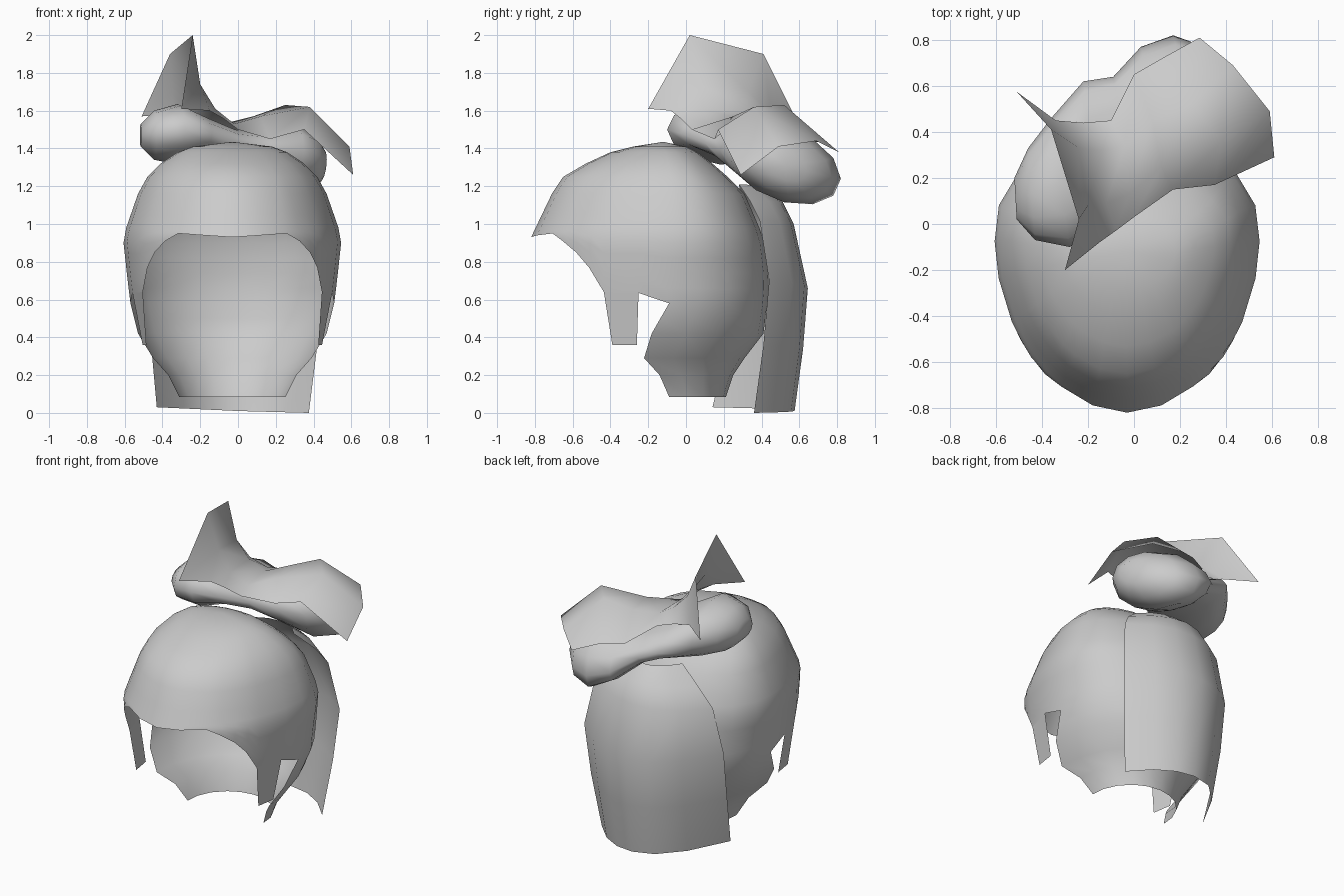
import bpy, bmesh, math
from mathutils import Vector

hair = bpy.data.materials.new("light grey hair")
hair.diffuse_color = (0.6, 0.6, 0.6, 1)


def sheet(name, rows, closed=False):
    """Loft a smooth surface through rows of points; repeated points leave a gap."""
    bm = bmesh.new()
    grid = [[bm.verts.new(p) for p in row] for row in rows]
    n = len(rows[0])
    for a, b in zip(grid, grid[1:]):
        for i in range(n if closed else n - 1):
            j = (i + 1) % n
            if min((a[i].co - b[i].co).length, (a[j].co - b[j].co).length) > 1e-5:
                bm.faces.new((a[i], a[j], b[j], b[i]))
    bmesh.ops.remove_doubles(bm, verts=bm.verts, dist=0.001)
    for f in bm.faces:
        f.smooth = True
    me = bpy.data.meshes.new(name)
    bm.to_mesh(me)
    bm.free()
    me.materials.append(hair)
    ob = bpy.data.objects.new(name, me)
    bpy.context.collection.objects.link(ob)
    return ob


def lerp_table(table, k):
    """Interpolate a table of tuples sorted by ascending first value."""
    if k <= table[0][0]:
        return table[0][1:]
    for a, b in zip(table, table[1:]):
        if k <= b[0]:
            t = (k - a[0]) / (b[0] - a[0])
            return [u + (v - u) * t for u, v in zip(a[1:], b[1:])]
    return table[-1][1:]


# Cap: height, half width, front y, widest y, back y
RINGS = [(0.08, 0.28, -0.40, -0.07, 0.21), (0.20, 0.34, -0.50, -0.12, 0.25),
         (0.29, 0.42, -0.62, -0.20, 0.31), (0.42, 0.50, -0.76, -0.15, 0.41),
         (0.58, 0.54, -0.81, -0.14, 0.43), (0.70, 0.555, -0.82, -0.06, 0.44),
         (0.93, 0.58, -0.82, -0.03, 0.41), (1.16, 0.50, -0.71, -0.04, 0.31),
         (1.25, 0.45, -0.65, -0.05, 0.22), (1.32, 0.38, -0.53, -0.07, 0.14),
         (1.38, 0.29, -0.40, -0.09, 0.06), (1.41, 0.21, -0.28, -0.12, 0.00),
         (1.435, 0.0, -0.12, -0.12, -0.12)]
RINGS[4] = (0.58, 0.54, -0.81, -0.05, 0.43)
# Hem: angle from the front, height of the lower edge
HEM = [(0, 0.93), (15, 0.94), (30, 0.95), (38, 0.91), (46, 0.85), (53, 0.77),
       (60, 0.64), (75, 0.635), (87, 0.58), (105, 0.10),
       (125, 0.10), (145, 0.09), (162, 0.10), (180, 0.10)]
NAPE_START = 87


def cap_point(angle, z):
    w, front, mid, back = lerp_table(RINGS, z)
    c = math.cos(math.radians(angle))
    reach = (mid - front) if c > 0 else (back - mid)
    return Vector((-0.03 + w * math.sin(math.radians(angle)), mid - reach * c, z))


hem = HEM + [(360 - a, z) for a, z in HEM[-2:0:-1]]
levels = [1.435, 1.41, 1.38, 1.32, 1.25, 1.16, 1.05, 0.98]
cap_rows = [[cap_point(a, z) for a, _ in hem] for z in levels]
for k in range(1, 6):
    cap_rows.append([cap_point(a, 0.98 + (max(low, 0.58) - 0.98) * k / 5)
                     for a, low in hem])
# Nape continues below the ears on the back columns only
for z in (0.50, 0.42, 0.29, 0.20, 0.085):
    cap_rows.append([cap_point(a, z) if NAPE_START <= a <= 360 - NAPE_START
                     else cap_rows[-1][i].copy() for i, (a, _) in enumerate(hem)])
sheet("hair_cap", cap_rows, closed=True)

# Sideburns hanging in front of the ears
for side, label in ((1, "right"), (-1, "left")):
    top = [cap_point(side * a, z) for a, z in HEM[6:8]]
    low = [Vector((-0.03 + side * 0.455, -0.39, 0.36)),
           Vector((-0.03 + side * 0.475, -0.26, 0.36))]
    sheet(label + "_sideburn", [top, low])

# Long back curtain: left edge, bulge, right edge at each height
CURTAIN = [((-0.17, 0.28, 1.21), (0.02, 0.40, 1.20), (0.22, 0.28, 1.21)),
           ((-0.30, 0.30, 1.10), (0.01, 0.51, 1.12), (0.33, 0.34, 1.12)),
           ((-0.41, 0.30, 0.98), (0.00, 0.57, 1.00), (0.40, 0.39, 1.02)),
           ((-0.47, 0.27, 0.68), (0.00, 0.645, 0.66), (0.45, 0.44, 0.70)),
           ((-0.46, 0.22, 0.36), (0.00, 0.62, 0.34), (0.42, 0.41, 0.36)),
           ((-0.43, 0.14, 0.03), (0.00, 0.575, 0.01), (0.375, 0.36, 0.0))]
rows = []
for left, mid, right in CURTAIN:
    l, m, r = Vector(left), Vector(mid), Vector(right)
    row = []
    for i in range(7):
        t = i / 3 - 1
        end = l if t < 0 else r
        p = m.lerp(end, abs(t))
        p.y = m.y + (end.y - m.y) * abs(t) ** 2.2
        row.append(p)
    rows.append(row)
sheet("back_curtain", rows)

# Bow: flaring sheet draped over the bun, front edge to back edge
BOW = [((-0.30, -0.20, 1.61), (-0.24, 0.02, 2.00), (-0.36, 0.41, 1.90), (-0.51, 0.575, 1.57)),
       ((-0.15, -0.08, 1.60), (-0.20, 0.08, 1.74), (-0.24, 0.33, 1.70), (-0.34, 0.45, 1.58)),
       ((-0.08, -0.03, 1.56), (-0.12, 0.09, 1.61), (-0.14, 0.32, 1.60), (-0.22, 0.44, 1.55)),
       ((0.00, 0.03, 1.50), (-0.02, 0.13, 1.53), (-0.04, 0.34, 1.54), (-0.10, 0.45, 1.51)),
       ((0.17, 0.15, 1.45), (0.12, 0.25, 1.57), (0.08, 0.45, 1.57), (0.00, 0.65, 1.44)),
       ((0.35, 0.17, 1.50), (0.38, 0.36, 1.62), (0.25, 0.52, 1.63), (0.14, 0.73, 1.43)),
       ((0.61, 0.29, 1.26), (0.59, 0.49, 1.41), (0.43, 0.69, 1.44), (0.285, 0.81, 1.38))]
sheet("bow_sheet", [[Vector(p) for p in row] for row in BOW])

# Bun: one lump, pinched in the middle; front point, back point, half height
BUN = [((-0.51, 0.02, 1.47), (-0.52, 0.20, 1.47), 0.06),
       ((-0.43, -0.07, 1.48), (-0.46, 0.33, 1.46), 0.13),
       ((-0.28, -0.10, 1.50), (-0.36, 0.46, 1.45), 0.16),
       ((-0.14, -0.03, 1.48), (-0.22, 0.62, 1.42), 0.11),
       ((0.01, 0.10, 1.43), (-0.09, 0.64, 1.36), 0.10),
       ((0.18, 0.18, 1.39), (0.03, 0.77, 1.28), 0.15),
       ((0.35, 0.22, 1.39), (0.17, 0.82, 1.24), 0.20),
       ((0.44, 0.32, 1.36), (0.31, 0.77, 1.25), 0.16),
       ((0.47, 0.42, 1.34), (0.42, 0.64, 1.28), 0.08)]
rows = []
for front, back, h in BUN:
    f, b = Vector(front), Vector(back)
    mid, arm = (f + b) / 2, (b - f) / 2
    rows.append([mid + arm * math.cos(a) + Vector((0, 0, h * math.sin(a)))
                 for a in (math.tau * i / 12 for i in range(12))])
# Close both ends on their centres
for at in (0, -1):
    centre = sum(rows[at], Vector()) / 12
    cap_row = [centre.copy() for _ in range(12)]
    rows = [cap_row] + rows if at == 0 else rows + [cap_row]
sheet("bun", rows, closed=True)
